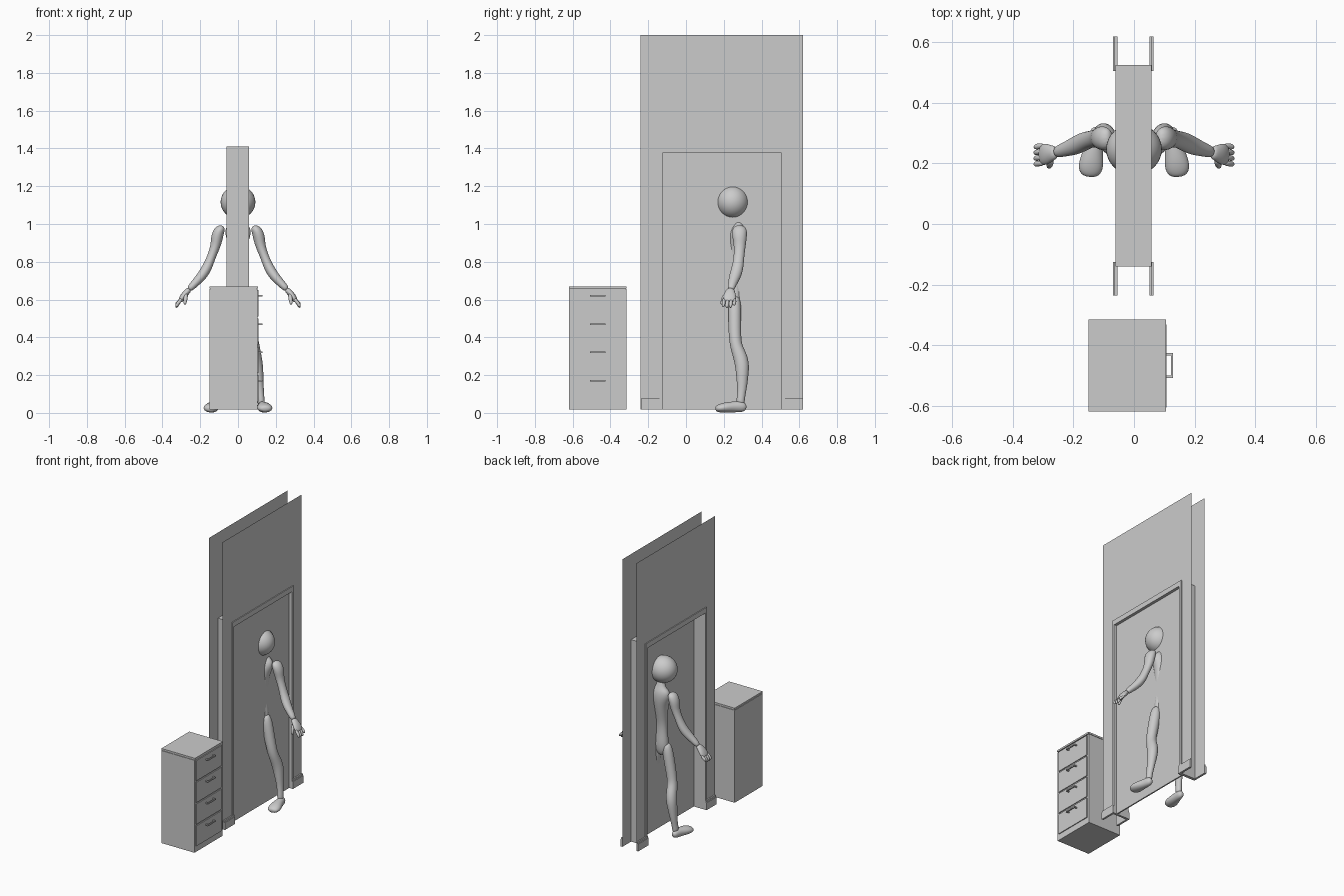
import bpy, bmesh, math
from mathutils import Vector

grey = bpy.data.materials.new("plain grey")
grey.diffuse_color = (0.6, 0.6, 0.6, 1)


def finish(name, bm, smooth=False):
    bmesh.ops.recalc_face_normals(bm, faces=bm.faces)
    me = bpy.data.meshes.new(name)
    bm.to_mesh(me)
    bm.free()
    me.materials.append(grey)
    ob = bpy.data.objects.new(name, me)
    bpy.context.collection.objects.link(ob)
    for p in me.polygons:
        p.use_smooth = smooth
    return ob


def slab(name, outline, x0, x1=None):
    """Outline in (y, z), optionally extruded along x."""
    bm = bmesh.new()
    face = bm.faces.new([bm.verts.new((x0, y, z)) for y, z in outline])
    if x1 is not None:
        ext = bmesh.ops.extrude_face_region(bm, geom=[face])
        for v in ext["geom"]:
            if isinstance(v, bmesh.types.BMVert):
                v.co.x = x1
    return finish(name, bm)


def box(name, x, y, z):
    return slab(name, [(y[0], z[0]), (y[1], z[0]), (y[1], z[1]), (y[0], z[1])], *x)


def loft(name, rings, ref, mirror=False, n=12):
    """Smooth tube through rings (x, y, z, radius along ref, other radius)."""
    bm = bmesh.new()
    pts = [Vector(r[:3]) for r in rings]
    loops = []
    for i, r in enumerate(rings):
        t = (pts[min(i + 1, len(pts) - 1)] - pts[max(i - 1, 0)]).normalized()
        u = Vector(ref)
        u = (u - t * u.dot(t)).normalized()
        v = t.cross(u)
        loops.append([bm.verts.new(pts[i] + u * r[3] * math.cos(a) + v * r[4] * math.sin(a))
                      for a in (2 * math.pi * k / n for k in range(n))])
    for a, b in zip(loops, loops[1:]):
        for k in range(n):
            bm.faces.new((a[k], a[(k + 1) % n], b[(k + 1) % n], b[k]))
    bm.faces.new(loops[0])
    bm.faces.new(loops[-1])
    ob = finish(name, bm, True)
    if mirror:
        ob.modifiers.new("mirror", 'MIRROR')
    ob.modifiers.new("smooth", 'SUBSURF').levels = 2
    ob.modifiers["smooth"].render_levels = 2
    return ob


F = 0.018                      # floor level of wall and cabinet
X, Y = (1, 0, 0), (0, 1, 0)

# two wall sheets with a door opening
wall = [(-.24, F), (-.14, F), (-.14, 1.41), (.525, 1.41), (.525, F), (.62, F), (.62, 2), (-.24, 2)]
slab("wall_left", wall, -.055)
slab("wall_right", wall, .051)

# door frame and door
slab("door_frame", [(-.14, F), (-.125, F), (-.125, 1.375), (.505, 1.375), (.505, F),
                    (.525, F), (.525, 1.41), (-.14, 1.41)], -.061, .057)
box("door", (.028, .037), (-.125, .505), (F, 1.375))

# skirting boards with a thinner top lip
for side, x, s in (("left", -.055, -1), ("right", .051, 1)):
    for end, y in (("front", (-.236, -.125)), ("back", (.505, .62))):
        box(f"skirting_{side}_{end}", (x, x + s * .014), y, (F, .068))
        box(f"skirting_lip_{side}_{end}", (x, x + s * .009), y, (.068, .08))

# drawer cabinet
box("cabinet", (-.15, .102), (-.62, -.316), (F, .655))
box("cabinet_top", (-.15, .106), (-.62, -.316), (.658, .67))
box("cabinet_core", (-.146, .098), (-.616, -.32), (.65, .66))
for i in range(4):
    z = .06 + i * .15
    box(f"drawer_{i}", (.102, .108), (-.606, -.332), (z, z + .14))
    # bent bar handle
    h = z + .11
    box(f"handle_bar_{i}", (.122, .129), (-.508, -.426), (h - .004, h + .004))
    for y in (-.508, -.434):
        box(f"handle_post_{i}", (.106, .124), (y, y + .008), (h - .004, h + .004))

# head
bm = bmesh.new()
bmesh.ops.create_uvsphere(bm, u_segments=32, v_segments=20, radius=1)
for v in bm.verts:
    v.co = Vector((v.co.x * .092, v.co.y * .086 + .247, v.co.z * .088 + 1.116))
finish("head", bm, True)

# neck and torso
loft("torso", [(0, .258, .53, .02, .02), (0, .258, .56, .045, .036), (0, .262, .61, .05, .04),
               (0, .262, .68, .04, .032), (0, .262, .75, .035, .03), (0, .265, .82, .04, .04),
               (0, .268, .89, .05, .05), (0, .274, .95, .075, .05), (0, .28, .99, .065, .036),
               (0, .275, 1.01, .028, .025), (0, .262, 1.07, .022, .022)], X)

# limbs, mirrored
loft("legs", [(.03, .258, .62, .025, .025), (.042, .258, .57, .034, .036), (.055, .258, .49, .036, .036),
              (.074, .259, .40, .033, .034), (.083, .266, .35, .033, .033), (.091, .287, .30, .035, .039),
              (.099, .298, .25, .035, .039), (.106, .298, .20, .03, .034), (.115, .297, .13, .022, .026),
              (.12, .29, .08, .02, .022), (.123, .288, .04, .021, .024)], X, True)
loft("feet", [(.125, .32, .026, .013, .014), (.126, .30, .033, .024, .03), (.131, .26, .032, .029, .03),
              (.14, .21, .029, .042, .029), (.145, .175, .024, .042, .023),
              (.147, .155, .02, .022, .013)], X, True)
loft("arms", [(.075, .285, .985, .025, .015), (.098, .283, .972, .042, .03), (.112, .284, .93, .04, .034),
              (.118, .285, .885, .032, .027), (.143, .28, .82, .028, .023), (.165, .273, .765, .033, .028),
              (.195, .258, .72, .032, .027), (.232, .245, .682, .023, .021),
              (.262, .236, .65, .02, .017)], Y, True)
loft("palms", [(.255, .236, .656, .02, .015), (.272, .234, .64, .027, .017), (.29, .231, .618, .037, .017),
               (.303, .229, .597, .036, .014), (.308, .229, .588, .028, .01)], Y, True)
for i in range(4):
    y = .201 + i * .019
    d = (.004, 0, 0, .012)[i]
    loft(f"fingers_{i}", [(.298, y, .605, .009, .009), (.314, y - .001, .585, .0105, .0105),
                          (.324, y - .003, .568 + d, .010, .010),
                          (.327, y - .004, .556 + d, .006, .006)], Y, True, 8)
loft("thumbs", [(.275, .215, .63, .012, .012), (.277, .199, .61, .012, .012),
                (.28, .191, .588, .010, .010), (.282, .188, .572, .006, .006)], Y, True, 8)
